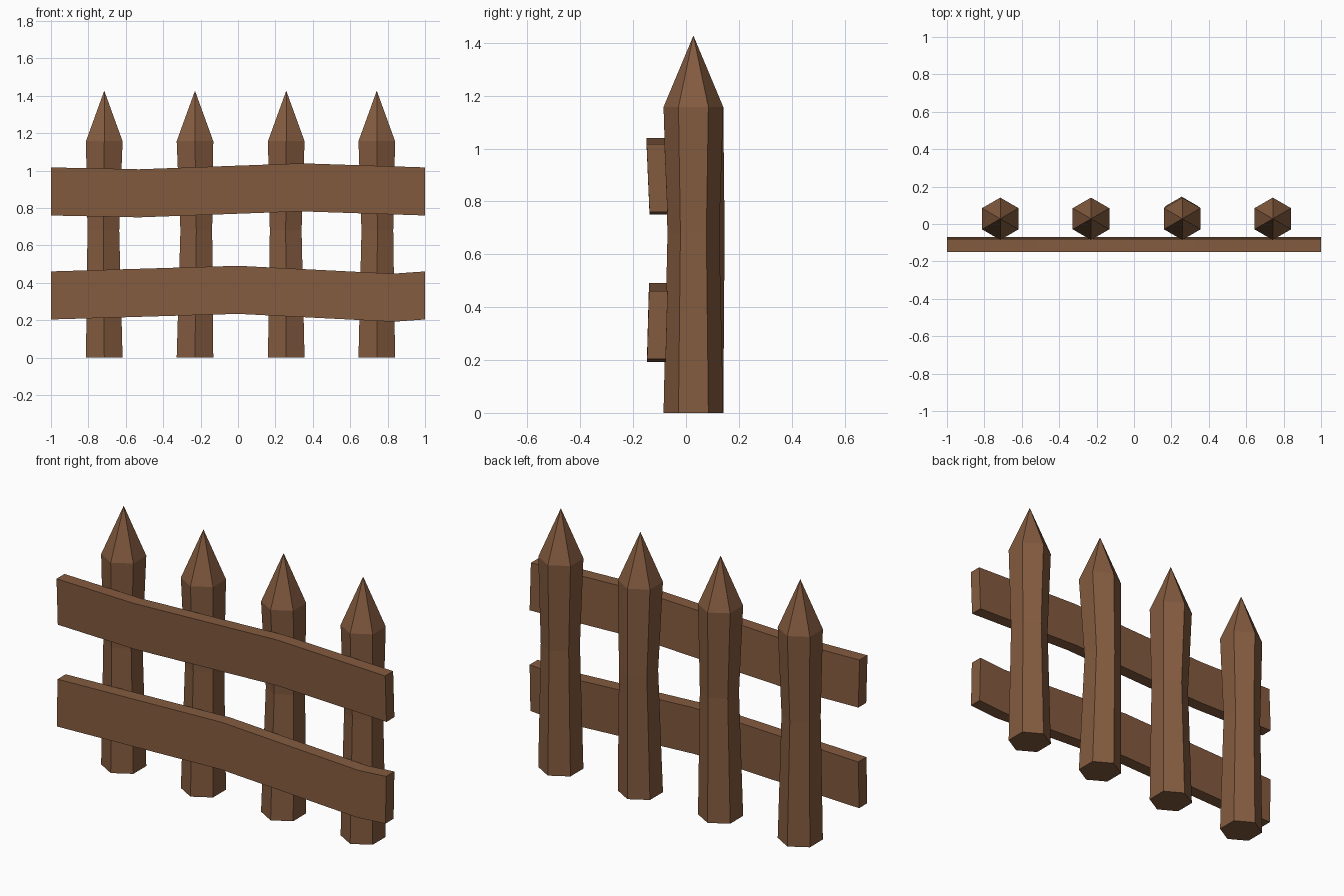
import bpy, bmesh
from math import sin, cos, pi
from mathutils import Vector

cube = bpy.data.objects.get("Cube")
if cube:
    bpy.data.objects.remove(cube, do_unlink=True)

# Single brown wood colour
wood = bpy.data.materials.new("brown wood")
wood.use_nodes = True
colour = (0.23, 0.105, 0.05, 1)
wood.diffuse_color = colour
wood.node_tree.nodes["Principled BSDF"].inputs["Base Color"].default_value = colour


def loft(name, rings, tip=None):
    """Skin a list of matching rings; close the end with a cap or a point."""
    bm = bmesh.new()
    loops = [[bm.verts.new(p) for p in ring] for ring in rings]
    n = len(loops[0])
    for a, b in zip(loops, loops[1:]):
        for i in range(n):
            j = (i + 1) % n
            bm.faces.new((a[i], a[j], b[j], b[i]))
    bm.faces.new(loops[0])
    if tip:
        top = bm.verts.new(tip)
        for i in range(n):
            bm.faces.new((loops[-1][i], loops[-1][(i + 1) % n], top))
    else:
        bm.faces.new(loops[-1])
    bmesh.ops.recalc_face_normals(bm, faces=bm.faces)
    mesh = bpy.data.meshes.new(name)
    bm.to_mesh(mesh)
    bm.free()
    mesh.materials.append(wood)
    obj = bpy.data.objects.new(name, mesh)
    bpy.context.collection.objects.link(obj)
    return obj


def hexagon(x, y, z, radius):
    return [Vector((x + radius * sin(k * pi / 3), y + radius * cos(k * pi / 3), z))
            for k in range(6)]


def post(name, x, waist_dx, waist_dy):
    """Hexagonal stake with a narrower, slightly shifted waist and a pointed top."""
    y, r = 0.028, 0.113
    rings = [hexagon(x, y, 0, r),
             hexagon(x + waist_dx, y + waist_dy, 0.68, 0.098),
             hexagon(x, y, 1.157, r)]
    loft(name, rings, (x, y, 1.427))


def rail(name, path, height, y_top, y_bottom, thick):
    """Bent plank following the top-edge points (x, z)."""
    rings = [[(x, y_top, z), (x, y_top + thick, z),
              (x, y_bottom + thick, z - height), (x, y_bottom, z - height)]
             for x, z in path]
    loft(name, rings)


# Posts
post("post_far_right", -0.715, -0.005, 0.0)
post("post_mid_right", -0.23, 0.007, 0.0)
post("post_mid_left", 0.258, -0.003, 0.02)
post("post_far_left", 0.742, 0.003, 0.0)

# Rails
rail("upper_rail", [(-1, 1.017), (-0.53, 1.007), (0.34, 1.039), (1, 1.017)],
     0.257, -0.149, -0.138, 0.069)
rail("lower_rail", [(-1, 0.461), (0, 0.491), (0.83, 0.449), (1, 0.461)],
     0.257, -0.14, -0.147, 0.071)
